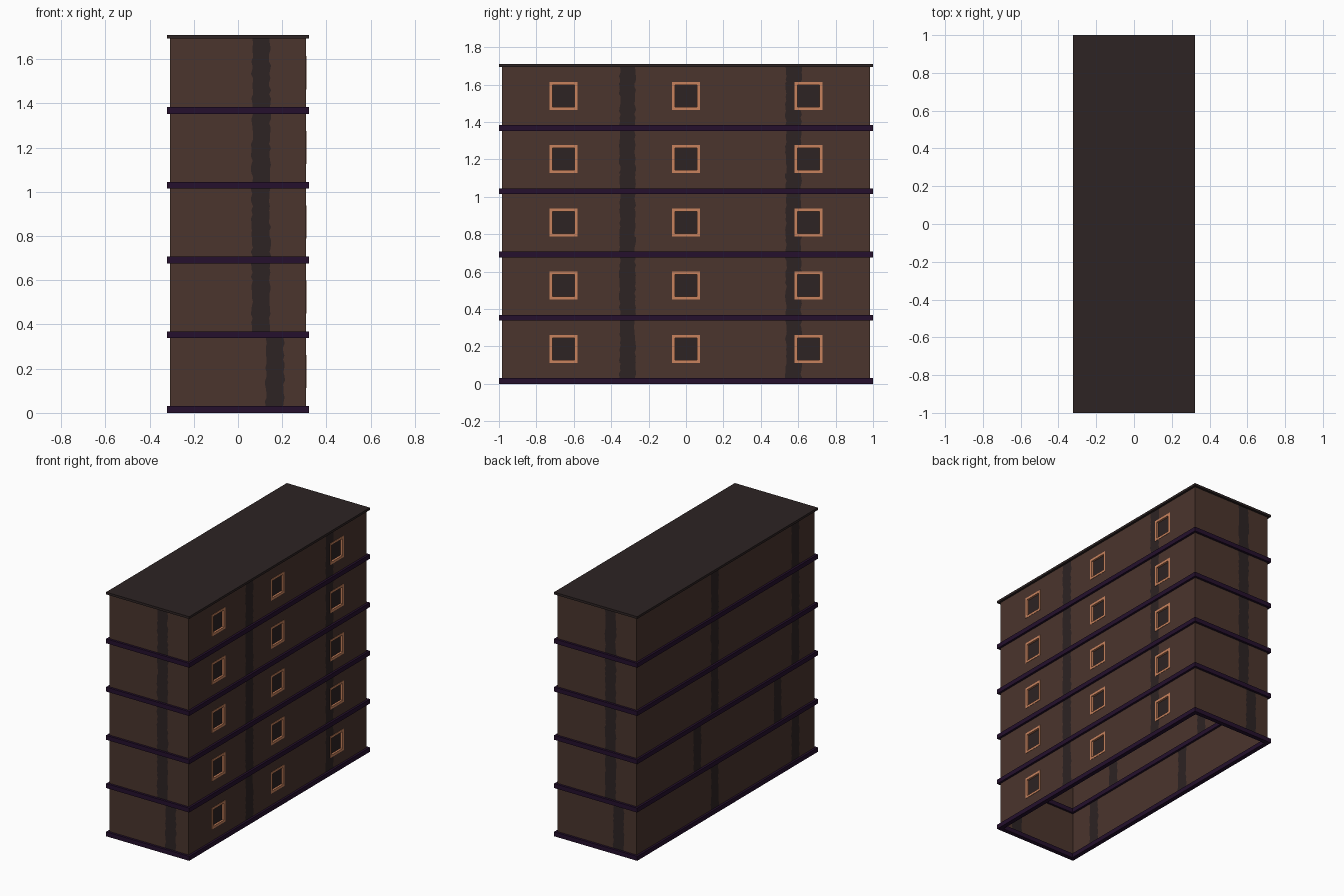
import bpy, bmesh, random
from math import pi
from mathutils import Matrix, Vector

random.seed(4)
if "Cube" in bpy.data.objects:
    bpy.data.objects.remove(bpy.data.objects["Cube"], do_unlink=True)

HX, HY = 0.307, 0.984        # wall half extents
BX, BY = 0.322, 1.0          # ledge half extents
FLOOR, FLOORS = 0.338, 5     # storey height and count
BASE, TOP = 0.015, 1.70
WIN_Y = (-0.655, 0, 0.655)
WIN_Z, WIN = 0.187, 0.075    # window centre above ledge, half size


def material(name, rgb):
    m = bpy.data.materials.new(name)
    m.use_nodes = True
    m.diffuse_color = (*rgb, 1)
    m.node_tree.nodes["Principled BSDF"].inputs["Base Color"].default_value = (*rgb, 1)
    return m


BROWN = material("brown wall", (0.069, 0.035, 0.026))
CHARCOAL = material("charcoal", (0.026, 0.017, 0.017))
PURPLE = material("dark purple", (0.018, 0.005, 0.026))
ORANGE = material("orange frame", (0.58, 0.225, 0.11))


def finish(name, bm, mats, recalc=True):
    if recalc:
        bmesh.ops.recalc_face_normals(bm, faces=bm.faces)
    mesh = bpy.data.meshes.new(name)
    bm.to_mesh(mesh)
    bm.free()
    for m in mats:
        mesh.materials.append(m)
    ob = bpy.data.objects.new(name, mesh)
    bpy.context.collection.objects.link(ob)
    return ob


def ring(name, outer, width, z0, z1, mat, matrix=Matrix()):
    """Rectangular ring with a square section."""
    bm = bmesh.new()
    loops = []
    for inset, z in ((0, z0), (0, z1), (width, z1), (width, z0)):
        a, b = outer[0] - inset, outer[1] - inset
        loops.append([bm.verts.new(matrix @ Vector((x, y, z)))
                      for x, y in ((-a, -b), (a, -b), (a, b), (-a, b))])
    for i in range(4):
        p, q = loops[i], loops[(i + 1) % 4]
        for j in range(4):
            k = (j + 1) % 4
            bm.faces.new((p[j], p[k], q[k], q[j]))
    return finish(name, bm, [mat])


def box(name, size, centre, mat):
    bm = bmesh.new()
    bmesh.ops.create_cube(bm, size=1)
    bmesh.ops.scale(bm, vec=size, verts=bm.verts)
    bmesh.ops.translate(bm, vec=centre, verts=bm.verts)
    return finish(name, bm, [mat])


def wall(name, angle, half, dist, stripes, windows=()):
    """Thin wall; u runs to the right seen from outside, stripes listed per storey."""
    bm = bmesh.new()
    turn = Matrix.Rotation(angle, 4, "Z")
    for f in range(FLOORS):
        z0 = max(BASE, f * FLOOR + 0.015)
        z1 = min(TOP, (f + 1) * FLOOR + 0.015)
        wz = f * FLOOR + WIN_Z
        edges = [s + d for s in stripes[f] for d in (-0.041, 0.041)]
        cols = sorted([-half, half] + edges + [w + d for w in windows for d in (-WIN, WIN)])
        rows = [z0 + (z1 - z0) * i / 18 for i in range(19)]
        if windows:
            rows = sorted(rows + [wz - WIN, wz + WIN])
        # ragged stripe edges
        grid = [[bm.verts.new(turn @ Vector(
            (u + (random.uniform(-0.005, 0.005) if u in edges else 0), -dist, z)))
            for u in cols] for z in rows]
        for r in range(len(rows) - 1):
            for c in range(len(cols) - 1):
                u, z = (cols[c] + cols[c + 1]) / 2, (rows[r] + rows[r + 1]) / 2
                if abs(z - wz) < WIN and any(abs(u - w) < WIN for w in windows):
                    continue
                face = bm.faces.new((grid[r][c], grid[r][c + 1],
                                     grid[r + 1][c + 1], grid[r + 1][c]))
                face.material_index = int(any(abs(u - s) < 0.041 for s in stripes[f]))
    return finish(name, bm, [BROWN, CHARCOAL], recalc=False)


# Walls with worn vertical stripes
end_stripes = [[0.167]] + [[0.104]] * 4
side = [-0.313, 0.575]
shifted = [-0.12, 0.772]
wall("front_wall", 0, HX, HY, end_stripes)
wall("back_wall", pi, HX, HY, end_stripes)
wall("window_wall", pi / 2, HY, HX, [side] * FLOORS, WIN_Y)
wall("plain_wall", -pi / 2, HY, HX, [shifted, side, shifted, shifted, shifted])

# Ledges around each storey, and the roof
for f in range(FLOORS):
    ring(f"ledge_{f + 1}", (BX, BY), 0.03, f * FLOOR, f * FLOOR + 0.031, PURPLE)
box("roof", (2 * BX, 2 * BY, 0.016), (0, 0, 1.702), CHARCOAL)

# Recessed windows on one long side
outward = Matrix.Rotation(pi / 2, 4, "Y")
for f in range(FLOORS):
    for i, y in enumerate(WIN_Y):
        z = f * FLOOR + WIN_Z
        place = Matrix.Translation((HX, y, z)) @ outward
        ring(f"window_frame_{f + 1}_{i + 1}", (WIN, WIN), 0.016, -0.018, 0.002, ORANGE, place)
        box(f"window_pane_{f + 1}_{i + 1}", (0.004, 2 * WIN - 0.02, 2 * WIN - 0.02),
            (HX - 0.014, y, z), CHARCOAL)
